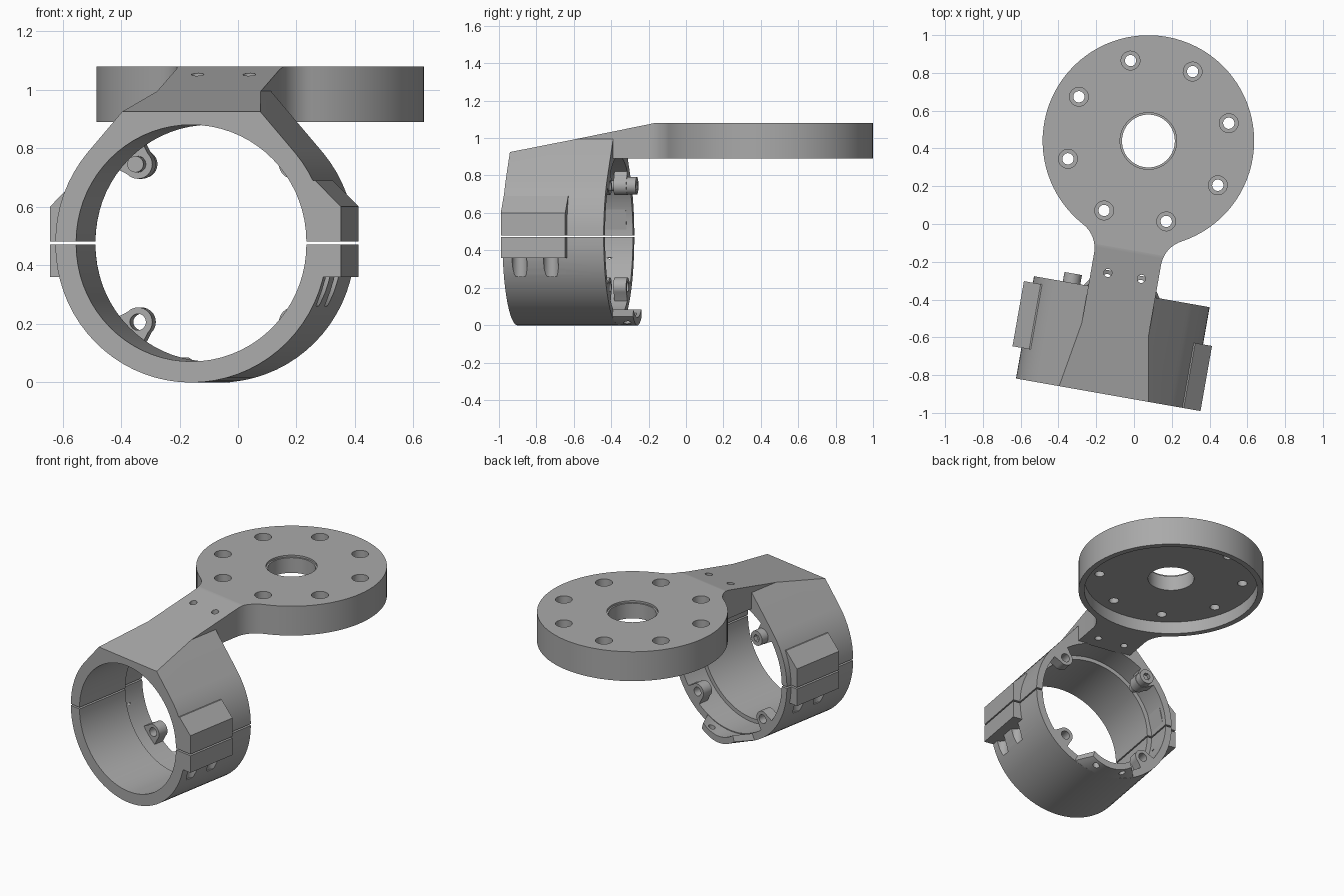
import bpy, bmesh, math
from mathutils import Matrix, Vector

cube = bpy.data.objects.get("Cube")
if cube:
    bpy.data.objects.remove(cube, do_unlink=True)

metal = bpy.data.materials.new("machined grey")
metal.use_nodes = True
GREY = (0.40, 0.40, 0.40, 1)
metal.diffuse_color = GREY
metal.node_tree.nodes["Principled BSDF"].inputs["Base Color"].default_value = GREY

# Bracket frame: u across, v along the bore, z up
FRAME = Matrix.Translation((-0.16, -0.90, 0)) @ Matrix.Rotation(math.radians(-10), 4, 'Z')
CZ, R_OUT, R_IN, R_REAR, LENGTH = 0.475, 0.472, 0.40, 0.43, 0.55
ARM_W, DISC_V, DISC_R, TOP, BASE = 0.18, 1.36, 0.56, 1.08, 0.89
SLOPE_Z, SLOPE = 0.925, 0.2


def arc(r, a0, a1, n, cx=0, cy=0):
    angles = [math.radians(a0 + (a1 - a0) * i / n) for i in range(n + 1)]
    return [(cx + r * math.cos(a), cy + r * math.sin(a)) for a in angles]


def circle(r, cx=0, cy=0, n=32):
    return arc(r, 0, 360, n, cx, cy)[:-1]


def prism(name, outline, lo, hi, axis='V'):
    """Extrude an outline along the bore (V, outline in u,z) or upward (Z, outline in u,v)."""
    bm = bmesh.new()
    place = (lambda p: (p[0], lo, p[1])) if axis == 'V' else (lambda p: (p[0], p[1], lo))
    face = bm.faces.new([bm.verts.new(place(p)) for p in outline])
    ext = bmesh.ops.extrude_face_region(bm, geom=[face])["geom"]
    shift = Vector((0, hi - lo, 0)) if axis == 'V' else Vector((0, 0, hi - lo))
    bmesh.ops.translate(bm, verts=[g for g in ext if isinstance(g, bmesh.types.BMVert)], vec=shift)
    bmesh.ops.recalc_face_normals(bm, faces=bm.faces)
    mesh = bpy.data.meshes.new(name)
    bm.to_mesh(mesh)
    bm.free()
    mesh.materials.append(metal)
    obj = bpy.data.objects.new(name, mesh)
    bpy.context.collection.objects.link(obj)
    obj.matrix_world = FRAME
    return obj


def slope_top(obj):
    """Trim everything above the sloping top plane."""
    bm = bmesh.new()
    bm.from_mesh(obj.data)
    res = bmesh.ops.bisect_plane(bm, geom=bm.verts[:] + bm.edges[:] + bm.faces[:], clear_outer=True,
                                 plane_co=(0, 0, SLOPE_Z), plane_no=Vector((0, -SLOPE, 1)).normalized())
    rim = [g for g in res["geom_cut"] if isinstance(g, bmesh.types.BMEdge)]
    bmesh.ops.holes_fill(bm, edges=rim)
    bmesh.ops.recalc_face_normals(bm, faces=bm.faces)
    bm.to_mesh(obj.data)
    bm.free()


def cut(obj, outline, lo, hi, axis='V'):
    cutter = prism("cutter", outline, lo, hi, axis)
    cutter.hide_render = True
    mod = obj.modifiers.new("cut", 'BOOLEAN')
    mod.operation, mod.solver, mod.object = 'DIFFERENCE', 'EXACT', cutter
    bpy.context.view_layer.objects.active = obj
    bpy.ops.object.modifier_apply(modifier=mod.name)
    bpy.data.objects.remove(cutter, do_unlink=True)


def mirror(points):
    return [(-x, y) for x, y in reversed(points)]


parts = []

# Lower clamp half: plain half ring
GAP = 0.005
lower = prism("lower_clamp", arc(R_OUT, 180, 360, 36, 0, CZ - GAP)
              + arc(R_IN, 360, 180, 36, 0, CZ - GAP), 0, LENGTH)

# Upper clamp half: tangent flanks rising into the arm
t = math.radians(40)
rise = (R_OUT * math.cos(t) - ARM_W) / math.sin(t)
flank_z = CZ + R_OUT * math.sin(t) + rise * math.cos(t)
right_side = arc(R_OUT, 0, 40, 8, 0, CZ + GAP) + [(ARM_W, flank_z), (ARM_W, 1.2)]
upper = prism("upper_clamp", right_side + mirror(right_side)
              + arc(R_IN, 180, 0, 36, 0, CZ + GAP), 0, LENGTH)
slope_top(upper)

# Wider bore behind the inner shoulder
for half in (lower, upper):
    cut(half, circle(R_REAR, 0, CZ, 72), 0.38, LENGTH + 0.1)
parts += [lower, upper]

# Bolt flanges on both sides, with screw pockets beneath
for side, v0 in ((1, 0.0), (-1, 0.165)):
    word = "left" if side > 0 else "right"
    top_ear = [(0.435, 0.48), (0.52, 0.48), (0.52, 0.60), (0.43, 0.69), (0.39, 0.69)]
    low_ear = [(0.435, 0.36), (0.52, 0.36), (0.52, 0.47), (0.435, 0.47)]
    for label, shape in (("upper", top_ear), ("lower", low_ear)):
        parts.append(prism(f"{word}_{label}_flange", [(side * x, z) for x, z in shape], v0, v0 + 0.35))
    for dv in (0.09, 0.26):
        cut(lower, circle(0.04, side * 0.452, v0 + dv, 20), 0.26, 0.362, 'Z')

# Four screw lugs inside the rear rim
for su in (-1, 1):
    for sz in (-1, 1):
        u, z = su * 0.27, CZ + sz * 0.27
        a = math.degrees(math.atan2(sz, su))
        d, n = Vector((su, sz)).normalized(), Vector((-sz, su)).normalized()
        c = Vector((u, z))
        shape = arc(0.05, a + 90, a + 270, 16, u, z)
        shape += [tuple(c + d * 0.065 - n * 0.07), tuple(c + d * 0.065 + n * 0.07)]
        lug = prism("screw_lug", shape, 0.48, LENGTH)
        cut(lug, circle(0.028, u, z, 20), 0.4, 0.7)
        parts.append(lug)

# Socket screw in the upper right lug
bu, bz = -0.27, CZ + 0.27
parts.append(prism("screw_shaft", circle(0.028, bu, bz, 20), 0.43, 0.57))
head = prism("screw_head", circle(0.047, bu, bz, 24), 0.55, 0.60)
cut(head, circle(0.024, bu, bz, 6), 0.575, 0.7)
parts.append(head)

# Tapered tab under the rear rim
tab = prism("rear_tab", arc(R_OUT, 244, 296, 16, 0, CZ - GAP)
            + arc(R_REAR, 296, 244, 16, 0, CZ - GAP), LENGTH - 0.005, 0.65)
for vert in tab.data.vertices:
    if vert.co.y > 0.6:
        vert.co.x *= 0.65
for side in (-1, 1):
    cut(tab, circle(0.02, side * 0.09, 0.61, 16), -0.1, 0.2, 'Z')
parts.append(tab)

# Arm and mounting disc share one filleted outline
F = 0.16
fu = ARM_W + F
fv = DISC_V - math.sqrt((DISC_R + F) ** 2 - fu ** 2)
meet = math.degrees(math.atan2(DISC_V - fv, -fu))
edge = [(ARM_W, LENGTH - 0.01)] + arc(F, 180, meet, 10, fu, fv)
edge += arc(DISC_R, meet - 180, 90, 36, 0, DISC_V)
plate = prism("arm_and_mounting_disc", edge + mirror(edge[:-1]), BASE, TOP, 'Z')
slope_top(plate)

# Recessed underside, centre bore and counterbored ring of holes
cut(plate, circle(0.525, 0, DISC_V, 72), BASE - 0.1, 0.97, 'Z')
cut(plate, circle(0.14, 0, DISC_V, 48), 0.8, 1.2, 'Z')
cut(plate, circle(0.15, 0, DISC_V, 48), TOP - 0.012, 1.2, 'Z')
for i in range(8):
    a = math.radians(22.5 + 45 * i)
    hu, hv = 0.436 * math.cos(a), DISC_V + 0.436 * math.sin(a)
    cut(plate, circle(0.03, hu, hv, 20), 0.8, 1.2, 'Z')
    cut(plate, circle(0.05, hu, hv, 24), TOP - 0.05, 1.2, 'Z')
for side in (-1, 1):
    cut(plate, circle(0.022, side * 0.09, 0.635, 16), 0.8, 1.2, 'Z')
parts.append(plate)

# Smooth round surfaces, keep machined edges crisp
bpy.ops.object.select_all(action='DESELECT')
for obj in parts:
    obj.select_set(True)
bpy.context.view_layer.objects.active = plate
bpy.ops.object.shade_smooth_by_angle(angle=math.radians(25))
